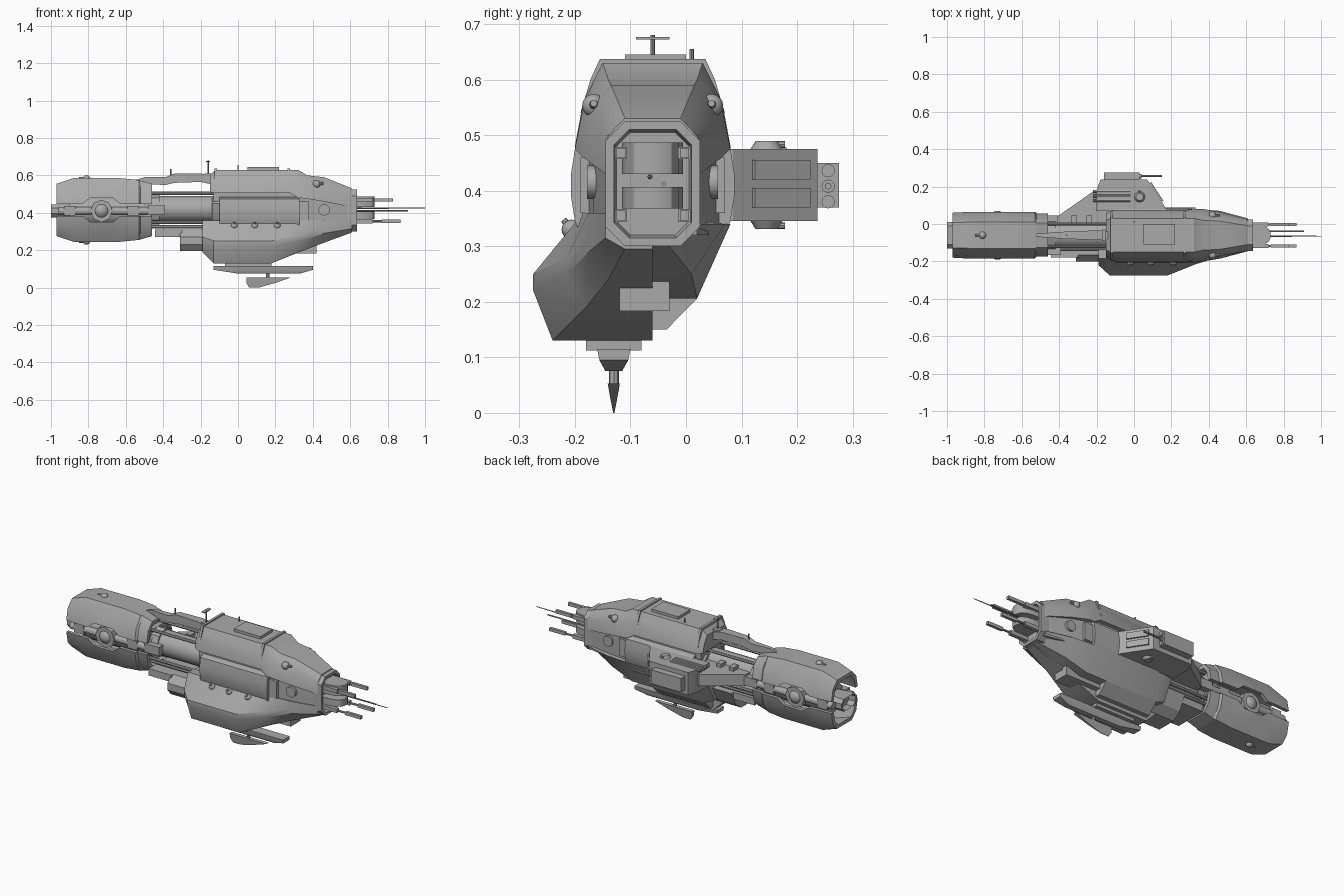
import bpy
import bmesh
import math
from mathutils import Vector

default = bpy.data.objects.get("Cube")
if default:
    bpy.data.objects.remove(default, do_unlink=True)

MID_Y, MID_Z = -.06, .41
SIDES = ((1, "left"), (-1, "right"))

hull_grey = bpy.data.materials.new("hull_grey")
hull_grey.use_nodes = True
hull_grey.diffuse_color = (.4, .4, .4, 1)
hull_grey.node_tree.nodes["Principled BSDF"].inputs["Base Color"].default_value = (.4, .4, .4, 1)
parts = []


def finish(name, bm):
    bmesh.ops.recalc_face_normals(bm, faces=bm.faces)
    mesh = bpy.data.meshes.new(name)
    bm.to_mesh(mesh)
    bm.free()
    mesh.materials.append(hull_grey)
    obj = bpy.data.objects.new(name, mesh)
    bpy.context.collection.objects.link(obj)
    parts.append(obj)


def loft(name, rings):
    """Skin a list of closed rings and cap both ends."""
    bm = bmesh.new()
    loops = [[bm.verts.new(point) for point in ring] for ring in rings]
    for first, second in zip(loops, loops[1:]):
        for i in range(len(first)):
            j = (i + 1) % len(first)
            bm.faces.new((first[i], first[j], second[j], second[i]))
    bm.faces.new(loops[0])
    bm.faces.new(loops[-1])
    finish(name, bm)


def along_x(name, sections):
    loft(name, [[(x, y, z) for y, z in profile] for x, profile in sections])


def slab_z(name, outline, low, high):
    loft(name, [[(x, y, z) for x, y in outline] for z in (low, high)])


def block(name, xs, ys, zs):
    (left, right), (front, back) = xs, ys
    slab_z(name, [(left, front), (right, front), (right, back), (left, back)], *zs)


def taper(name, centre, levels):
    """Stack of rectangles, each given as (left, right, half depth, height)."""
    loft(name, [[(left, centre - half, z), (right, centre - half, z), (right, centre + half, z),
                 (left, centre + half, z)] for left, right, half, z in levels])


def rod(name, start, end, radius, tip=None, sides=8):
    start, end = Vector(start), Vector(end)
    bm = bmesh.new()
    bmesh.ops.create_cone(bm, cap_ends=True, segments=sides, radius1=radius,
                          radius2=radius if tip is None else tip, depth=(end - start).length)
    bm.transform((end - start).to_track_quat("Z", "Y").to_matrix().to_4x4())
    bmesh.ops.translate(bm, verts=bm.verts, vec=(start + end) / 2)
    finish(name, bm)


def ball(name, place, radius):
    bm = bmesh.new()
    bmesh.ops.create_uvsphere(bm, u_segments=16, v_segments=8, radius=radius)
    bmesh.ops.translate(bm, verts=bm.verts, vec=place)
    finish(name, bm)


def turret(name, place, radius, aim):
    """Domed turret with a short tapered barrel."""
    ball(name, place, radius)
    muzzle = Vector(place) + Vector(aim) * radius * 2
    rod(name + "_barrel", place, muzzle, radius * .5, radius * .3)


def mirrored(half):
    """Close a half profile of (half width, height) across the centre plane."""
    return [(MID_Y + w, z) for w, z in half] + [(MID_Y - w, z) for w, z in reversed(half)]


# Upper hull
along_x("upper_hull", [(x, mirrored(half)) for x, half in (
    (-.15, ((.12, .51), (.11, .55), (.09, .59), (.08, .60))),
    (-.12, ((.135, .505), (.125, .56), (.105, .60), (.09, .63))),
    (.28, ((.135, .505), (.125, .56), (.105, .60), (.09, .63))),
    (.32, ((.14, .48), (.125, .56), (.105, .60), (.09, .63))),
    (.37, ((.14, .475), (.125, .55), (.10, .58), (.08, .60))),
    (.46, ((.125, .46), (.11, .53), (.09, .57), (.075, .59))),
    (.61, ((.085, .43), (.085, .49), (.07, .51), (.05, .53))))])
block("roof_panel", (.05, .22), (-.11, 0), (.62, .645))
for start in (-.125, .265):
    along_x("roof_rib", [(x, mirrored(((.13, .54), (.112, .60), (.095, .637))))
                         for x in (start, start + .014)])


# Lower hull with the offset gondola
def lower_section(x, edge, keel, low, out, rise):
    rim = max(out, -.185)
    return x, [(edge, .34), (edge - .06, keel), (MID_Y, keel), (MID_Y, low), (out + .035, low),
               (out, low + rise), (out, low + rise + .03), (rim, .36)]


along_x("lower_hull", [lower_section(*values) for values in (
    (-.19, .07, .23, .19, -.22, .05),
    (-.13, .08, .206, .13, -.275, .09), (.18, .08, .206, .13, -.275, .09),
    (.33, .08, .206, .19, -.215, .06), (.46, .07, .25, .24, -.175, .05),
    (.61, .03, .30, .295, -.145, .02))])
along_x("aft_skirt", [(x, [(.03, .31), (-.01, .23), (MID_Y, .195), (-.17, .195), (-.2, .23),
                           (-.2, .27), (-.165, .31)]) for x in (-.31, -.15)])
block("aft_skid", (-.445, -.30), (-.18, .01), (.27, .31))
block("chin_box", (.2, .42), (-.12, -.03), (.183, .25))
along_x("belly_keel", [(x, [(MID_Y, .15), (-.035, .15), (.02, .206), (.02, .24), (MID_Y, .24)])
                       for x in (-.13, .2)])
for x in (-.02, .09, .21):
    turret("broadside_turret", (x, -.206, .33), .018, (0, -.4, .5))

# Rounded side bays, nose flanks and the nose collar
along_x("side_bays", [(x, mirrored(((.125, .31), (.14, .345), (.147, .39), (.147, .43),
                                    (.14, .475), (.12, .485)))) for x in (-.1, .33)])
along_x("bay_roof_slot", [(x, mirrored(((.11, .46), (.11, .52)))) for x in (-.13, .33)])
along_x("bay_aft_cap", [(x, mirrored(((w, .34), (w + .03, .38), (w + .03, .45), (w, .48))))
                        for x, w in ((-.14, .06), (-.1, .1))])
along_x("nose_flanks", [(x, mirrored(((w, .32), (w, .50)))) for x, w in ((.32, .12), (.46, .107), (.61, .08))])


def octagon(inset):
    return mirrored(((.05 - inset / 2, .30 + inset), (.085 - inset, .335 + inset / 2),
                     (.085 - inset, .49 - inset / 2), (.05 - inset / 2, .525 - inset)))


along_x("nose_collar", [(.58, octagon(0)), (.635, octagon(0)), (.635, octagon(.015)), (.61, octagon(.02))])
for side, label in SIDES:
    flank = MID_Y + side * .11
    block(label + "_flank_box", (.33, .38), (flank - .02, flank + .02), (.36, .46))
    rod(label + "_flank_drum", (.46, MID_Y, .415), (.46, MID_Y + side * .118, .415), .03, sides=16)
    turret(label + "_shoulder_turret", (.42, MID_Y + side * .106, .553), .021, (.9, 0, .1))

# Nose core and guns
beak = [(.6, MID_Y - .055), (.66, MID_Y - .055), (.70, MID_Y - .047), (.72, MID_Y - .034), (.73, MID_Y - .015)]
beak += [(x, 2 * MID_Y - y) for x, y in reversed(beak)]
slab_z("upper_beak", beak, .43, .487)
slab_z("lower_beak", beak, .368, .407)
for side, label in SIDES:
    y = MID_Y + side * .057
    for z, reach in ((.468, .83), (.355, .87)):
        block(label + "_gun_housing", (.6, .72), (y - .011, y + .011), (z - .011, z + .011))
        rod(label + "_gun_barrel", (.7, y, z), (reach, y, z), .006)
        block(label + "_gun_muzzle", (reach - .1, reach), (y - .008, y + .008), (z - .009, z + .009))
rod("long_lance", (.6, -.065, .425), (1, -.065, .425), .005, .002)
rod("short_lance", (.6, -.04, .412), (.91, -.04, .412), .004)

# Neck between hull and engine
rod("neck_tube", (-.5, MID_Y, .42), (-.1, MID_Y, .42), .07, sides=24)
rod("neck_socket", (-.47, MID_Y, .42), (-.42, MID_Y, .42), .082, sides=8)
for side, label in SIDES:
    for z, offset in ((.505, .06), (.35, .075), (.325, .06)):
        y = MID_Y + side * offset
        rod(label + "_neck_pipe", (-.5, y, z), (-.08, y, z), .009)
    y = MID_Y + side * .085
    block(label + "_neck_clasp", (-.48, -.39), (y - .02, y + .02), (.39, .44))
along_x("top_strut", [(x, mirrored(((half, low), (half, high)))) for x, half, low, high in (
    (-.55, .004, .55, .575), (-.50, .01, .555, .59), (-.39, .018, .548, .59), (-.34, .02, .56, .61),
    (-.2, .026, .565, .61), (-.13, .026, .55, .595))])

# Engine: hollow upper and lower shells around a core
for flip, label in ((1, "upper"), (-1, "lower")):
    sections = []
    for x, edge, top, width in ((-.97, .033, .14, .12), (-.88, .033, .17, .125), (-.83, .033, .17, .125),
                                (-.79, .065, .17, .125), (-.67, .065, .17, .125), (-.63, .033, .17, .125),
                                (-.53, .033, .16, .125), (-.52, .033, .157, .115), (-.46, .033, .14, .115)):
        outer = [(width, edge), (width - .014, .1), (width * .56, top)]
        inner = [(width * .48, top - .02), (width - .034, .09), (width - .02, edge)]
        ring = mirrored(outer)
        ring += list(reversed(mirrored(list(reversed(inner)))))
        sections.append((x, [(y, .415 + flip * z) for y, z in ring]))
    along_x(label + "_engine_shell", sections)
    turret(label + "_engine_turret", (-.81, MID_Y, .415 + flip * .166), .02, (-1, 0, flip * .1))
rod("engine_core", (-.90, MID_Y, MID_Z), (-.46, MID_Y, MID_Z), .085, sides=16)
along_x("engine_nozzle", [(x, mirrored(((w - .02, MID_Z - .035), (w, MID_Z - .015), (w, MID_Z + .015),
                                        (w - .02, MID_Z + .035))))
                          for x, w in ((-.85, .055), (-.97, .07), (-1, .07), (-1, .055), (-.96, .05))])
block("engine_front_plate", (-.50, -.47), (MID_Y - .085, MID_Y + .085), (.33, .50))
for side, label in SIDES:
    y = MID_Y + side * .085
    rod(label + "_engine_port", (-.73, MID_Y, MID_Z), (-.73, MID_Y + side * .112, MID_Z), .06, sides=8)
    ball(label + "_engine_port_lens", (-.73, MID_Y + side * .088, MID_Z), .043)
    rod(label + "_engine_side_pipe", (-.96, y, MID_Z), (-.47, y, MID_Z), .02, sides=12)
    for x in (-.9, -.56):
        block(label + "_engine_clamp", (x - .03, x + .03), (y - .02, y + .02), (.385, .437))

# Side wing with intakes and a gun pack at its tip
slab_z("wing_pod", [(-.2, .07), (-.2, .18), (-.18, .237), (.07, .237), (.17, .085), (.17, .07)], .345, .475)
slab_z("wing_aft_arm", [(-.41, 0), (-.41, .04), (-.21, .18), (-.1, .18), (-.1, 0)], .385, .45)
for low in (.37, .42):
    slab_z("wing_intake", [(.085, .22), (.15, .12), (.157, .124), (.092, .224)], low, low + .035)
block("wing_gun_pack", (-.16, .03), (.23, .275), (.37, .45))
for z in (.38, .408, .436):
    rod("wing_gun", (0, .256, z), (.04, .256, z), .012, sides=12)
rod("wing_long_gun", (0, .256, .408), (.15, .256, .408), .006)
for y in (.125, .15, .175):
    rod("wing_pipe", (-.22, y, .472), (-.02, y, .472), .008)
for flip, label in ((1, "upper"), (-1, "lower")):
    base, crown = MID_Z + flip * .06, MID_Z + flip * .079
    rod(label + "_wing_turret", (.03, .145, base), (.03, .145, crown), .032, .02, 16)
    rod(label + "_wing_turret_barrel", (.03, .145, crown - flip * .006), (.03, .178, crown - flip * .006), .006)
for x in (-.32, -.24):
    block("wing_arm_hatch", (x - .015, x + .015), (0, .045), (.44, .47))

# Belly sensor boom and fin
block("boom_mount", (-.07, .18), (-.18, -.08), (.112, .135))
taper("sensor_boom", -.13, ((-.13, .40, .03, .115), (-.13, .40, .026, .095), (0, .33, .015, .075)))
rod("fin_post", (.16, -.13, .04), (.16, -.13, .1), .009)
taper("sensor_fin", -.13, ((.045, .28, .011, .053), (.045, .2, .006, .025), (.06, .11, .001, 0)))

# Roof mast, crossbar and whip aerials
rod("mast", (-.16, MID_Y, .58), (-.16, MID_Y, .68), .004)
block("mast_foot", (-.18, -.13), (MID_Y - .02, MID_Y + .02), (.585, .61))
block("mast_crossbar", (-.17, -.15), (MID_Y - .03, MID_Y + .03), (.672, .677))
for x, y, top in ((0, .01, .655), (.27, 0, .635), (-.36, MID_Y, .635)):
    rod("whip_aerial", (x, y, .58), (x, y, top), .004)

# Smooth rounded surfaces while keeping panel edges crisp
bpy.ops.object.select_all(action="DESELECT")
for part in parts:
    part.select_set(True)
bpy.context.view_layer.objects.active = parts[0]
bpy.ops.object.shade_smooth_by_angle(angle=math.radians(28))
